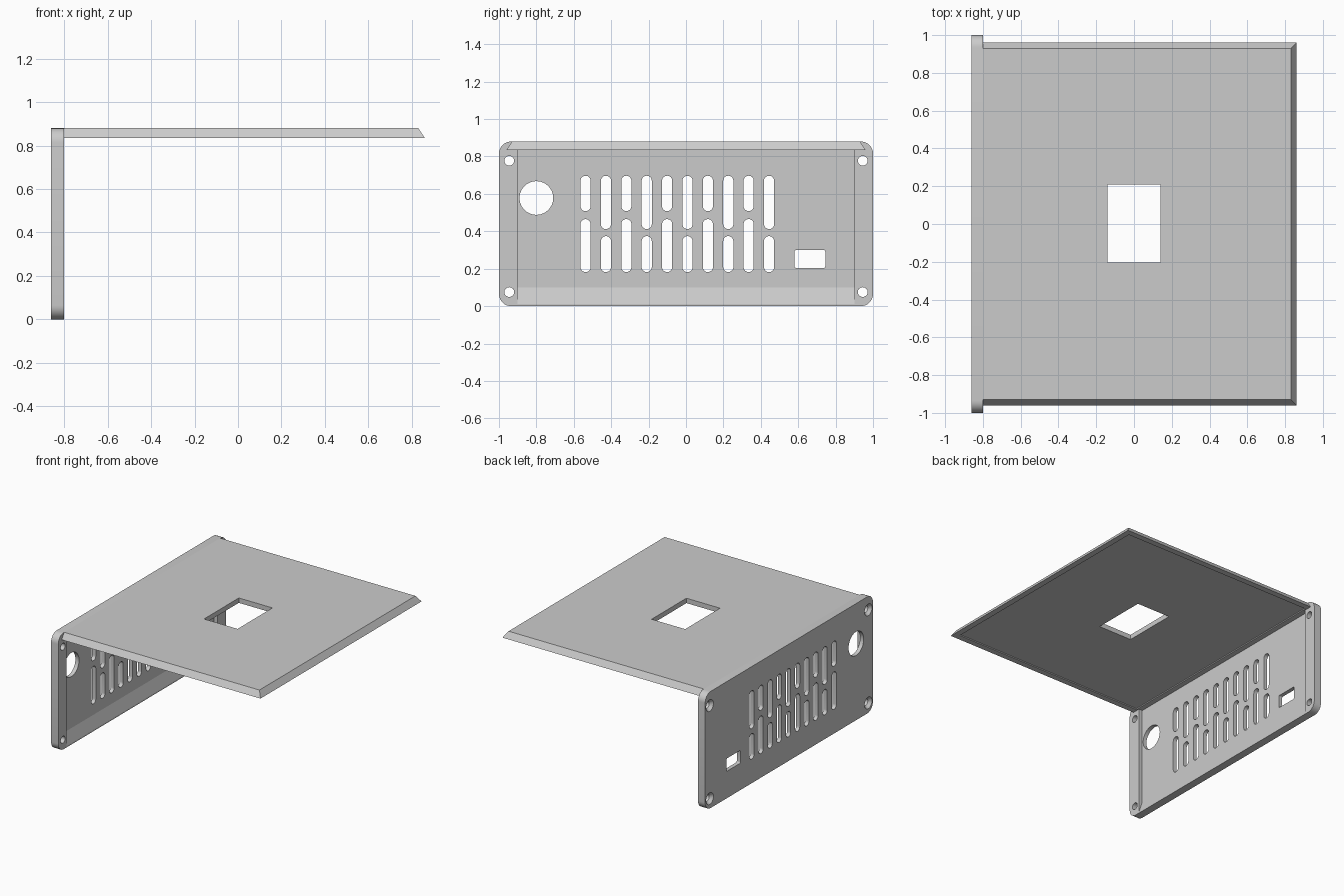
import bpy
import bmesh
from math import cos, sin, pi, radians
from mathutils import Vector

if "Cube" in bpy.data.objects:
    bpy.data.objects.remove(bpy.data.objects["Cube"])

grey = bpy.data.materials.new("plain_grey")
grey.use_nodes = True
grey.diffuse_color = (0.6, 0.6, 0.6, 1)
grey.node_tree.nodes["Principled BSDF"].inputs["Base Color"].default_value = (0.6, 0.6, 0.6, 1)


def rounded(y0, y1, z0, z1, r, steps=8):
    """Outline of a rounded rectangle in the y-z plane."""
    pts = []
    corners = [(y1 - r, z1 - r), (y0 + r, z1 - r), (y0 + r, z0 + r), (y1 - r, z0 + r)]
    for q, (cy, cz) in enumerate(corners):
        for i in range(steps + 1):
            a = (q + i / steps) * pi / 2
            pts.append((cy + r * cos(a), cz + r * sin(a)))
    return pts


def circle(cy, cz, r, n=32):
    return [(cy + r * cos(2 * pi * i / n), cz + r * sin(2 * pi * i / n)) for i in range(n)]


def loft(bm, lower, upper):
    """Closed solid between two matching loops of 3D points."""
    a = [bm.verts.new(p) for p in lower]
    b = [bm.verts.new(p) for p in upper]
    bm.faces.new(a[::-1])
    bm.faces.new(b)
    for i in range(len(a)):
        j = (i + 1) % len(a)
        bm.faces.new((a[i], a[j], b[j], b[i]))


def through_x(bm, outline, x0, x1):
    loft(bm, [(x0, y, z) for y, z in outline], [(x1, y, z) for y, z in outline])


def rect(x0, x1, y0, y1, z):
    return [(x0, y0, z), (x1, y0, z), (x1, y1, z), (x0, y1, z)]


def make(name, bm):
    bmesh.ops.recalc_face_normals(bm, faces=bm.faces)
    mesh = bpy.data.meshes.new(name)
    bm.to_mesh(mesh)
    bm.free()
    obj = bpy.data.objects.new(name, mesh)
    bpy.context.collection.objects.link(obj)
    mesh.materials.append(grey)
    return obj


def cut(obj, bm):
    """Subtract a bmesh solid and discard the cutter."""
    cutter = make("cutter", bm)
    cutter.hide_render = True
    mod = obj.modifiers.new("cut", "BOOLEAN")
    mod.operation, mod.solver, mod.object = "DIFFERENCE", "EXACT", cutter
    bpy.context.view_layer.update()
    done = bpy.data.meshes.new_from_object(obj.evaluated_get(bpy.context.evaluated_depsgraph_get()))
    obj.modifiers.clear()
    obj.data = done
    bpy.data.objects.remove(cutter)


OUT, IN, FLOOR, TOP, UNDER = -0.86, -0.80, -0.83, 0.88, 0.835

# Upright end panel with rounded corners
bm = bmesh.new()
through_x(bm, rounded(-1, 1, 0, TOP, 0.065), OUT, IN)
panel = make("end_panel", bm)

# Shallow inner recess with a sloping bottom
bm = bmesh.new()
profile = [(FLOOR, 0.1), (IN, 0.01), (IN + 0.05, 0.01), (IN + 0.05, UNDER), (FLOOR, UNDER)]
loft(bm, [(x, -0.9, z) for x, z in profile], [(x, 0.9, z) for x, z in profile])
cut(panel, bm)

# Vent slots, round port, rectangular port and screw holes
bm = bmesh.new()
for i in range(10):
    y = -0.537 + 0.109 * i
    low, high = (0.465, 0.508) if i % 2 == 0 else (0.374, 0.412)
    for z0, z1 in ((0.182, low), (high, 0.697)):
        through_x(bm, rounded(y - 0.027, y + 0.027, z0, z1, 0.0265), OUT - 0.1, IN + 0.1)
through_x(bm, circle(-0.8, 0.578, 0.09, 48), OUT - 0.1, IN + 0.1)
through_x(bm, rounded(0.58, 0.745, 0.203, 0.3, 0.01, 4), OUT - 0.1, IN + 0.1)
for y in (-0.945, 0.945):
    for z in (0.075, 0.777):
        through_x(bm, circle(y, z, 0.026), OUT - 0.1, IN + 0.1)
cut(panel, bm)

# Countersinks on the outer face
bm = bmesh.new()
for y in (-0.945, 0.945):
    for z in (0.075, 0.777):
        loft(bm, [(OUT - 0.01, a, b) for a, b in circle(y, z, 0.052)],
             [(OUT + 0.025, a, b) for a, b in circle(y, z, 0.024)])
cut(panel, bm)

# Sliding cover with dovetail edges
bm = bmesh.new()
loft(bm, rect(IN, 0.86, -0.96, 0.96, UNDER), rect(IN, 0.83, -0.93, 0.93, TOP))
cover = make("top_cover", bm)

# Window through the cover and shallow relief underneath
bm = bmesh.new()
loft(bm, rect(-0.14, 0.14, -0.205, 0.21, UNDER - 0.1), rect(-0.14, 0.14, -0.205, 0.21, TOP + 0.1))
cut(cover, bm)
bm = bmesh.new()
loft(bm, rect(IN + 0.01, 0.815, -0.915, 0.915, UNDER - 0.05),
     rect(IN + 0.01, 0.815, -0.915, 0.915, UNDER + 0.008))
cut(cover, bm)

# Smooth the rounded walls, keep edges crisp
bpy.ops.object.select_all(action="DESELECT")
for obj in (panel, cover):
    obj.select_set(True)
bpy.context.view_layer.objects.active = panel
bpy.ops.object.shade_smooth_by_angle(angle=radians(15))
